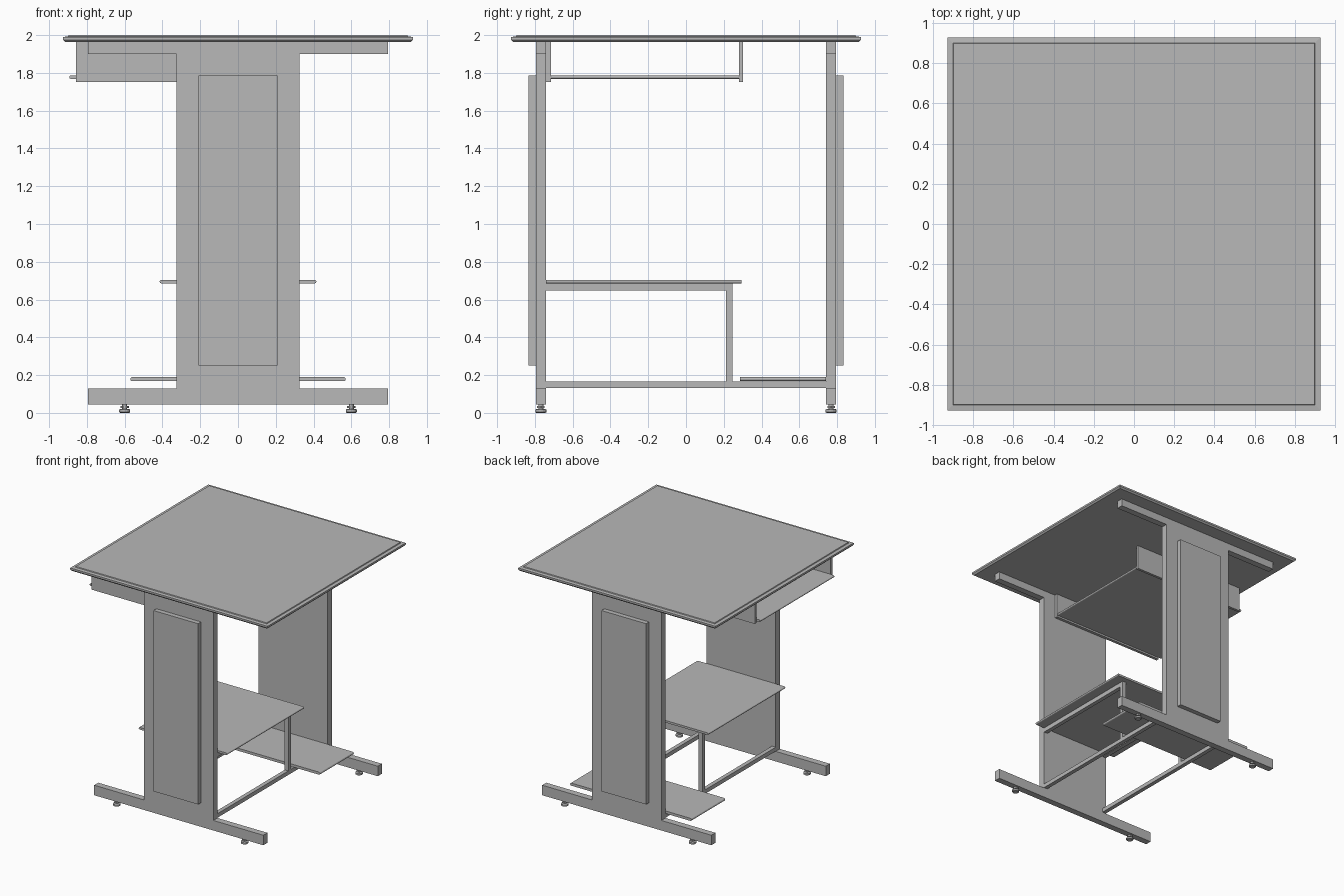
import bpy
import bmesh
from math import pi, cos, sin

cube = bpy.data.objects.get("Cube")
if cube:
    bpy.data.objects.remove(cube, do_unlink=True)

grey = bpy.data.materials.new("light_grey")
grey.use_nodes = True
colour = (0.48, 0.48, 0.48, 1)
grey.diffuse_color = colour
grey.node_tree.nodes["Principled BSDF"].inputs["Base Color"].default_value = colour


def finish(name, bm):
    bmesh.ops.recalc_face_normals(bm, faces=bm.faces)
    mesh = bpy.data.meshes.new(name)
    bm.to_mesh(mesh)
    bm.free()
    mesh.materials.append(grey)
    obj = bpy.data.objects.new(name, mesh)
    bpy.context.collection.objects.link(obj)
    return obj


def box(name, x, y, z):
    """Box between two limits on each axis."""
    bm = bmesh.new()
    bmesh.ops.create_cube(bm, size=1)
    for v in bm.verts:
        v.co = [lim[0] if c < 0 else lim[1] for c, lim in zip(v.co, (x, y, z))]
    return finish(name, bm)


def extrude_y(name, outline, y0, y1):
    """Extrude an x-z outline along y."""
    bm = bmesh.new()
    face = bm.faces.new([bm.verts.new((x, y0, z)) for x, z in outline])
    new = bmesh.ops.extrude_face_region(bm, geom=[face])["geom"]
    for v in new:
        if isinstance(v, bmesh.types.BMVert):
            v.co.y = y1
    return finish(name, bm)


def stack(name, profile, sides, centre=(0, 0), turn=0):
    """Loft regular polygons given as (radius, height) pairs."""
    bm = bmesh.new()
    rings = []
    for r, z in profile:
        angles = [turn + 2 * pi * i / sides for i in range(sides)]
        rings.append([bm.verts.new((centre[0] + r * cos(a), centre[1] + r * sin(a), z))
                      for a in angles])
    for low, high in zip(rings, rings[1:]):
        for i in range(sides):
            j = (i + 1) % sides
            bm.faces.new((low[i], low[j], high[j], high[i]))
    bm.faces.new(rings[0][::-1])
    bm.faces.new(rings[-1])
    return finish(name, bm)


def rounded_shelf(name, half, y0, y1, z0, z1):
    """Shelf with rounded left and right edges."""
    mid, r = (z0 + z1) / 2, (z1 - z0) / 2
    arc = [-pi / 2 + pi * i / 6 for i in range(7)]
    right = [(half - r + r * cos(a), mid + r * sin(a)) for a in arc]
    left = [(-x, z) for x, z in reversed(right)]
    return extrude_y(name, right + left, y0, y1)


# Table top with sloped rims above and below
edge = [(0.915, 1.963), (0.927, 1.975), (0.927, 1.99), (0.9, 1.993), (0.897, 2.0)]
stack("table_top", [(r * 2 ** 0.5, z) for r, z in edge], 4, turn=pi / 4)

# End frames: foot bar, column and top bar in one outline, plus a raised panel
half = [(0.795, 0.045), (0.795, 0.13), (0.325, 0.13),
        (0.325, 1.9), (0.795, 1.9), (0.795, 1.963)]
outline = half + [(-x, z) for x, z in reversed(half)]
for side, s in (("front", -1), ("back", 1)):
    extrude_y(side + "_frame", outline, s * 0.74, s * 0.795)
    box(side + "_panel", (-0.21, 0.21), sorted((s * 0.795, s * 0.835)), (0.25, 1.785))
    # Levelling feet: hexagonal pad, stem and nut
    for hand, x in (("right", -0.6), ("left", 0.6)):
        at = (x, s * 0.768)
        stack(f"{side}_{hand}_foot_pad", [(0.024, 0), (0.029, 0.004), (0.029, 0.017),
                                          (0.022, 0.021)], 16, at)
        stack(f"{side}_{hand}_foot_stem", [(0.013, 0.02), (0.013, 0.046)], 12, at)
        stack(f"{side}_{hand}_foot_nut", [(0.023, 0.026), (0.023, 0.037)], 6, at)

# Rails and posts carrying the shelves
for hand, x in (("right", (-0.325, -0.29)), ("left", (0.29, 0.325))):
    box(hand + "_bottom_rail", x, (-0.74, 0.74), (0.132, 0.166))
    box(hand + "_post", x, (0.212, 0.245), (0.166, 0.686))
    box(hand + "_shelf_rail", x, (-0.74, 0.212), (0.648, 0.686))

rounded_shelf("upper_shelf", 0.415, -0.74, 0.293, 0.686, 0.704)
rounded_shelf("lower_shelf", 0.57, 0.287, 0.74, 0.168, 0.19)

# Sliding tray between hanging brackets under the top
for side, y in (("front", (-0.74, -0.715)), ("back", (0.28, 0.302))):
    box(side + "_tray_bracket", (-0.858, 0.21), y, (1.753, 1.963))
tray = rounded_shelf("sliding_tray", 0.55, -0.715, 0.28, 1.768, 1.786)
tray.location.x = -0.343
